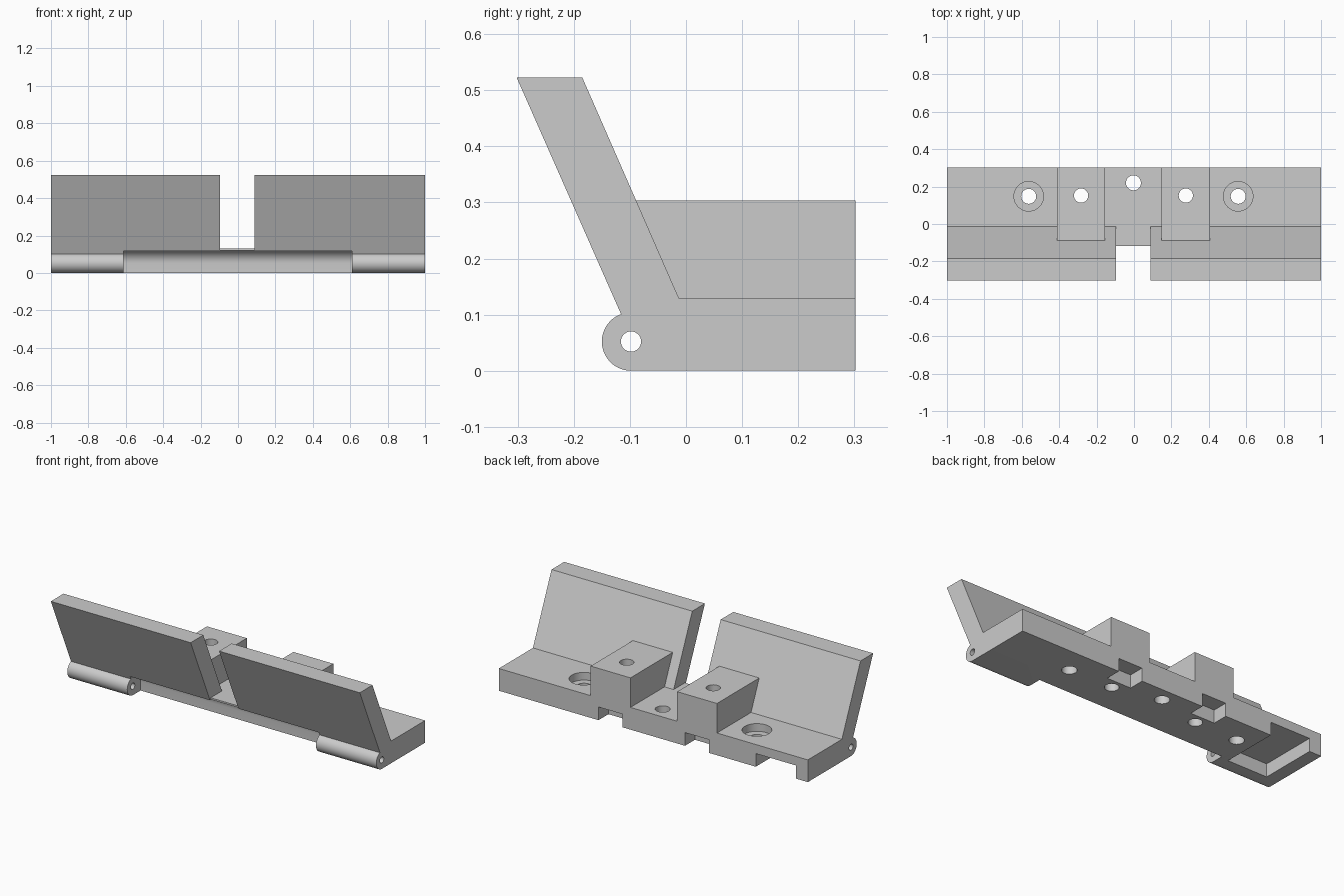
import bpy, bmesh, math
from mathutils import Matrix, Vector

cube = bpy.data.objects.get("Cube")
if cube:
    bpy.data.objects.remove(cube, do_unlink=True)

# Plain grey material
grey = bpy.data.materials.new("plain grey")
grey.use_nodes = True
colour = (0.6, 0.6, 0.6, 1)
grey.diffuse_color = colour
grey.node_tree.nodes["Principled BSDF"].inputs["Base Color"].default_value = colour


def make_object(name, bm):
    bmesh.ops.recalc_face_normals(bm, faces=bm.faces)
    mesh = bpy.data.meshes.new(name)
    bm.to_mesh(mesh)
    bm.free()
    mesh.materials.append(grey)
    obj = bpy.data.objects.new(name, mesh)
    bpy.context.collection.objects.link(obj)
    return obj


def extrude_x(name, profile, x0, x1):
    """Sweep a (y, z) outline from x0 to x1."""
    bm = bmesh.new()
    face = bm.faces.new([bm.verts.new((x0, y, z)) for y, z in profile])
    swept = bmesh.ops.extrude_face_region(bm, geom=[face])["geom"]
    verts = [g for g in swept if isinstance(g, bmesh.types.BMVert)]
    bmesh.ops.translate(bm, verts=verts, vec=Vector((x1 - x0, 0, 0)))
    return make_object(name, bm)


def box(name, x0, x1, y0, y1, z0, z1):
    return extrude_x(name, [(y0, z0), (y1, z0), (y1, z1), (y0, z1)], x0, x1)


def cylinder(name, centre, radius, length, along_x=False):
    bm = bmesh.new()
    turn = Matrix.Rotation(math.pi / 2 if along_x else 0, 4, "Y")
    bmesh.ops.create_cone(bm, cap_ends=True, segments=40, radius1=radius, radius2=radius,
                          depth=length, matrix=Matrix.Translation(centre) @ turn)
    return make_object(name, bm)


def arc(radius, start, end, steps=24):
    """Points around the hinge axis, angles in degrees."""
    angles = [math.radians(start + (end - start) * i / steps) for i in range(steps + 1)]
    return [(hinge_y + radius * math.cos(a), hinge_z + radius * math.sin(a)) for a in angles]


def combine(target, tool, operation):
    mod = target.modifiers.new(operation, "BOOLEAN")
    mod.operation = operation
    mod.solver = "EXACT"
    mod.object = tool
    bpy.context.view_layer.objects.active = target
    bpy.ops.object.modifier_apply(modifier=mod.name)
    bpy.data.objects.remove(tool, do_unlink=True)


hinge_y, hinge_z, barrel = -0.098, 0.052, 0.052
back, base_top, block_top, plate_top = 0.302, 0.13, 0.303, 0.523
mid = -0.003

# Base, sloping plate and hinge barrel share one outline
outline = [(back, 0), (back, base_top), (-0.013, base_top),
           (-0.185, plate_top), (-0.302, plate_top)] + arc(barrel, 110, 270)
body = extrude_x("hinged_bracket", outline, -1, 1)

# Raised blocks that run into the sloping plate
for side in (-1, 1):
    centre = mid + side * 0.28
    combine(body, extrude_x("block", [(back, 0.1), (back, block_top), (-0.12, block_top),
                                      (-0.03, 0.1)], centre - 0.129, centre + 0.129), "UNION")

# Gap between the two plates
combine(body, box("plate_gap", mid - 0.092, mid + 0.092, -0.5, 0.1, base_top, 0.7), "DIFFERENCE")
combine(body, box("gap_front", mid - 0.092, mid + 0.092, -0.5, -0.117, -0.1, 0.7), "DIFFERENCE")

# Curved clearance for the mating hinge
clearance = 0.071
recess = arc(clearance, 0, 180) + [(hinge_y - clearance, -0.1), (hinge_y + clearance, -0.1)]
combine(body, extrude_x("hinge_recess", recess, -0.612, 0.61), "DIFFERENCE")

# Hinge pin bore
combine(body, cylinder("pin_bore", (0, hinge_y, hinge_z), 0.018, 3, True), "DIFFERENCE")

# Screw holes and counterbores
combine(body, cylinder("centre_hole", (mid, 0.22, 0), 0.04, 1), "DIFFERENCE")
for side in (-1, 1):
    combine(body, cylinder("block_hole", (mid + side * 0.28, 0.152, 0), 0.038, 1), "DIFFERENCE")
    x = mid + side * 0.56
    combine(body, cylinder("screw_hole", (x, 0.148, 0), 0.04, 1), "DIFFERENCE")
    combine(body, cylinder("counterbore", (x, 0.148, 0.185), 0.079, 0.2), "DIFFERENCE")

# Notches and a pocket cut into the underside from the back
for side in (-1, 1):
    x = mid + side * 0.28
    combine(body, box("notch", x - 0.078, x + 0.078, 0.21, 0.5, -0.1, 0.077), "DIFFERENCE")
combine(body, box("pocket", -0.922, -0.663, -0.04, 0.5, -0.1, 0.077), "DIFFERENCE")

# Smooth barrels and bores, crisp edges elsewhere
bpy.ops.object.select_all(action="DESELECT")
body.select_set(True)
bpy.context.view_layer.objects.active = body
bpy.ops.object.shade_smooth_by_angle(angle=math.radians(30))
